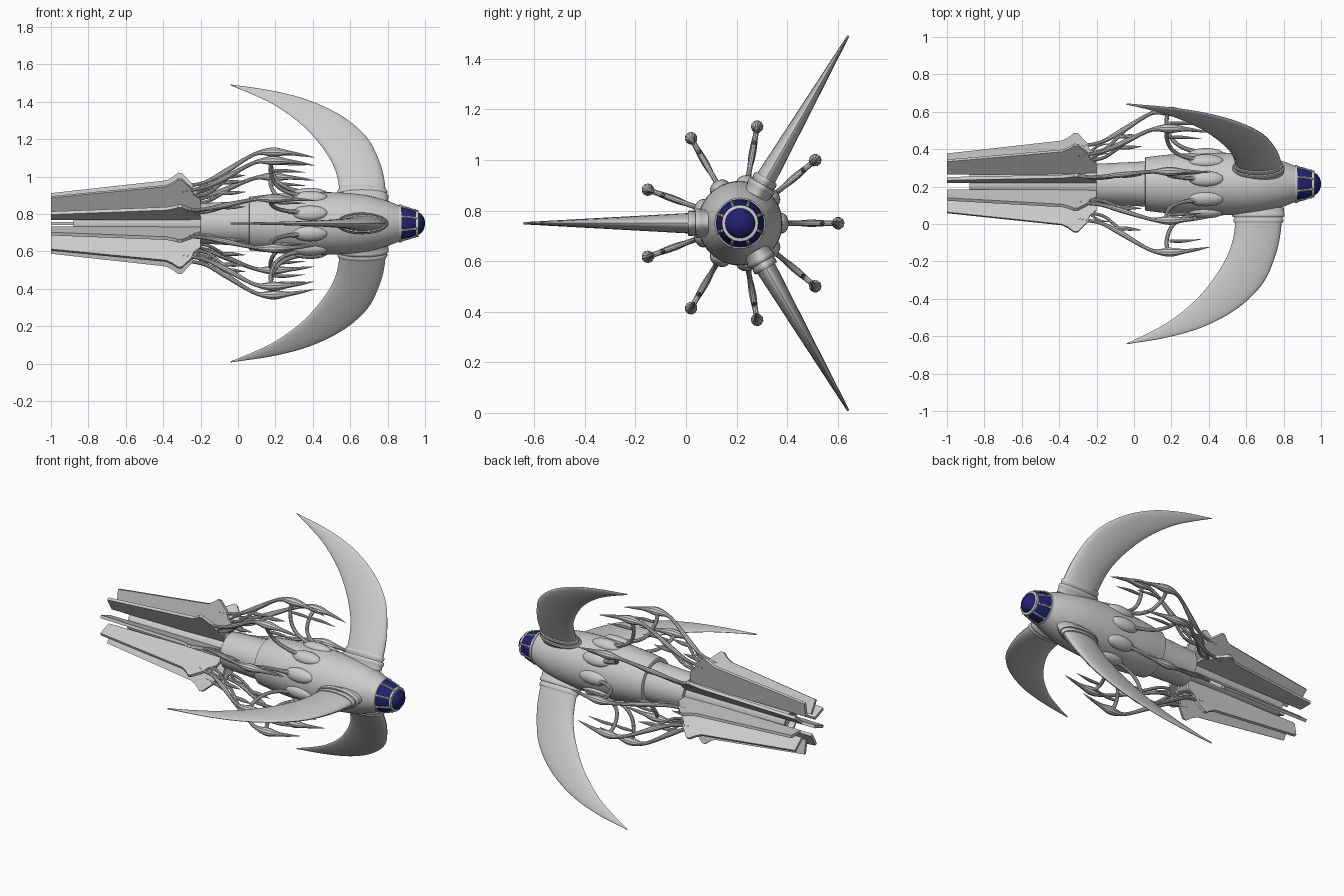
import bpy, bmesh, math
from mathutils import Vector

AXIS = (0, 0.214, 0.75)      # the ship's long axis runs along x through here

if "Cube" in bpy.data.objects:
    bpy.data.objects.remove(bpy.data.objects["Cube"])


def material(name, rgb):
    m = bpy.data.materials.new(name)
    m.use_nodes = True
    m.diffuse_color = (*rgb, 1)
    m.node_tree.nodes["Principled BSDF"].inputs["Base Color"].default_value = (*rgb, 1)
    return m


HULL = material("hull_grey", (0.6, 0.6, 0.6))
GLASS = material("dark_blue_glass", (0.015, 0.015, 0.16))


def finish(name, bm, mat, angle=90):
    """Turn a bmesh into a shaded object; angle is the direction of its local z around the axis."""
    bmesh.ops.recalc_face_normals(bm, faces=bm.faces)
    mesh = bpy.data.meshes.new(name)
    bm.to_mesh(mesh)
    bm.free()
    mesh.materials.append(mat)
    ob = bpy.data.objects.new(name, mesh)
    bpy.context.collection.objects.link(ob)
    bpy.ops.object.select_all(action='DESELECT')
    ob.select_set(True)
    bpy.context.view_layer.objects.active = ob
    bpy.ops.object.shade_smooth_by_angle(angle=math.radians(35))
    ob.location = AXIS
    ob.rotation_euler.x = math.radians(angle - 90)
    return ob


def repeat(ob, angles):
    """Place the first object and linked copies around the axis."""
    ob.rotation_euler.x = math.radians(angles[0] - 90)
    for a in angles[1:]:
        copy = ob.copy()
        copy.rotation_euler.x = math.radians(a - 90)
        bpy.context.collection.objects.link(copy)


def loft(bm, rings, sides):
    """Skin ellipses given as (centre, half axis u, half axis v) and cap both ends."""
    loops = []
    for c, u, v in rings:
        steps = [2 * math.pi * i / sides for i in range(sides)]
        loops.append([bm.verts.new(Vector(c) + Vector(u) * math.cos(s) + Vector(v) * math.sin(s))
                      for s in steps])
    for a, b in zip(loops, loops[1:]):
        for i in range(sides):
            j = (i + 1) % sides
            bm.faces.new((a[i], a[j], b[j], b[i]))
    bm.faces.new(loops[0])
    bm.faces.new(loops[-1])


def lathe(name, profile, mat, sides=48):
    bm = bmesh.new()
    loft(bm, [((x, 0, 0), (0, r, 0), (0, 0, r)) for x, r in profile], sides)
    return finish(name, bm, mat)


def smooth(points, steps):
    """Catmull-Rom refinement of a list of tuples."""
    p = [Vector(q) for q in points]
    p = [p[0] * 2 - p[1]] + p + [p[-1] * 2 - p[-2]]
    out = []
    for a, b, c, d in zip(p, p[1:], p[2:], p[3:]):
        for k in range(steps):
            t = k / steps
            out.append(0.5 * (2 * b + (c - a) * t + (2 * a - 5 * b + 4 * c - d) * t * t
                              + (3 * b - a - 3 * c + d) * t ** 3))
    return out + [p[-2]]


def strand(bm, points, sides=10):
    """Organic tube through (x, radial height, thickness) points."""
    p = smooth(points, 5)
    rings = []
    for i, q in enumerate(p):
        d = p[min(i + 1, len(p) - 1)] - p[max(i - 1, 0)]
        n = Vector((-d.y, 0, d.x)).normalized()
        r = max(q.z, 0.001)
        rings.append(((q.x, 0, q.y), n * r, (0, r, 0)))
    loft(bm, rings, sides)


def ellipsoid(bm, centre, size):
    made = bmesh.ops.create_uvsphere(bm, u_segments=20, v_segments=12, radius=1)["verts"]
    bmesh.ops.scale(bm, vec=size, verts=made)
    bmesh.ops.translate(bm, vec=centre, verts=made)


# Main hull, middle collar and tail tube with a recessed end
hull = [(0.06, 0.118), (0.06, 0.14)]
hull += [(q.x, q.y) for q in smooth([(0.062, 0.143, 0), (0.2, 0.158, 0), (0.38, 0.167, 0),
                                     (0.55, 0.165, 0), (0.68, 0.152, 0), (0.79, 0.124, 0),
                                     (0.868, 0.094, 0)], 5)]
lathe("main_hull", hull, HULL)
lathe("middle_collar", [(-0.2, 0.07), (-0.2, 0.108), (0.07, 0.121)], HULL)
lathe("tail_tube", [(-0.84, 0.05), (-0.88, 0.05), (-0.88, 0.062), (-0.19, 0.085)], HULL)

# Cockpit glass, nose dome and frame
lathe("cockpit_glass", [(0.86, 0.094), (0.87, 0.096), (0.915, 0.086), (0.96, 0.069)], GLASS)
dome = [(0.95 + 0.05 * math.sin(t), 0.062 * math.cos(t) + 0.0005)
        for t in [math.pi / 2 * i / 8 for i in range(9)]]
lathe("nose_dome", dome, GLASS)
for name, x, r in (("rear_frame_ring", 0.867, 0.093), ("front_frame_ring", 0.958, 0.064)):
    lathe(name, [(x - 0.008, r), (x - 0.006, r + 0.008), (x + 0.006, r + 0.008),
                 (x + 0.008, r)], HULL)
bm = bmesh.new()
strand(bm, [(0.866, 0.095, 0.006), (0.915, 0.086, 0.006), (0.96, 0.068, 0.006)], 8)
for x, r in ((0.88, 0.098), (0.945, 0.079)):
    ellipsoid(bm, (x, 0, r), (0.007, 0.007, 0.005))
repeat(finish("cockpit_frame_bar", bm, HULL), [22.5 + 45 * i for i in range(8)])

# Three curved horns, skinned between an outer and an inner edge
horn_angles = [60, 180, 300]
outer = smooth([(0.79, 0.12, 0), (0.785, 0.25, 0), (0.757, 0.38, 0), (0.69, 0.53, 0),
                (0.56, 0.66, 0), (0.38, 0.76, 0), (0.18, 0.82, 0), (-0.04, 0.857, 0)], 5)
inner = smooth([(0.545, 0.12, 0), (0.537, 0.25, 0), (0.505, 0.37, 0), (0.43, 0.5, 0),
                (0.33, 0.62, 0), (0.2, 0.727, 0), (0.08, 0.795, 0), (-0.04, 0.853, 0)], 5)
bm = bmesh.new()
rings = []
for o, i in zip(outer, inner):
    c, u = (o + i) / 2, (o - i) / 2
    thick = max(0.04 - 0.055 * (c.y - 0.21), 0.003)
    rings.append(((c.x, 0, c.y), (u.x, 0, u.y), (0, thick, 0)))
loft(bm, rings, 28)
repeat(finish("horn", bm, HULL), horn_angles)

# Stepped collar at each horn base
bm = bmesh.new()
for z, grow in ((0.165, 0.012), (0.195, 0.005)):
    loft(bm, [((0.665, 0, z + h), (0.124 + grow + g, 0, 0), (0, 0.042 + grow + g, 0))
              for h, g in ((-0.04, 0), (-0.012, 0), (-0.006, 0.004), (0.006, 0.004), (0.012, 0))], 36)
repeat(finish("horn_collar", bm, HULL), horn_angles)

# Nine tail fins
nine = [40 * i for i in range(9)]
outline = [(-1, 0.075), (-1, 0.163), (-0.385, 0.232), (-0.35, 0.25), (-0.32, 0.274),
           (-0.3, 0.272), (-0.275, 0.245), (-0.25, 0.22), (-0.235, 0.18), (-0.2, 0.15), (-0.2, 0.075)]
bm = bmesh.new()
base = bm.faces.new([bm.verts.new((x, -0.009, r)) for x, r in outline])
made = bmesh.ops.extrude_face_region(bm, geom=[base])["geom"]
bmesh.ops.translate(bm, vec=(0, 0.018, 0), verts=[v for v in made if isinstance(v, bmesh.types.BMVert)])
repeat(finish("tail_fin", bm, HULL), nine)

# Nine egg-shaped pods on the hull
bm = bmesh.new()
ellipsoid(bm, (0.385, 0, 0.16), (0.095, 0.042, 0.032))
repeat(finish("hull_pod", bm, HULL), nine)

# Nine branching tendrils linking the fins to the pods
bm = bmesh.new()
strand(bm, [(-0.3, 0.2, 0.01), (-0.18, 0.222, 0.01), (-0.07, 0.28, 0.015), (0.04, 0.35, 0.011),
            (0.11, 0.383, 0.012), (0.19, 0.388, 0.025), (0.27, 0.383, 0.013),
            (0.34, 0.372, 0.008), (0.41, 0.358, 0.001)])
strand(bm, [(0.18, 0.385, 0.012), (0.175, 0.32, 0.011), (0.2, 0.245, 0.011),
            (0.26, 0.195, 0.011), (0.36, 0.165, 0.014)])
strand(bm, [(-0.28, 0.16, 0.009), (-0.17, 0.18, 0.009), (-0.1, 0.235, 0.009), (-0.05, 0.285, 0.009)])
strand(bm, [(-0.11, 0.25, 0.008), (-0.03, 0.255, 0.011), (0.04, 0.262, 0.001)])
strand(bm, [(0.19, 0.325, 0.008), (0.26, 0.325, 0.009), (0.36, 0.315, 0.001)])
strand(bm, [(-0.24, 0.165, 0.006), (-0.19, 0.205, 0.007), (-0.13, 0.215, 0.001)])
repeat(finish("tendril", bm, HULL), nine)
